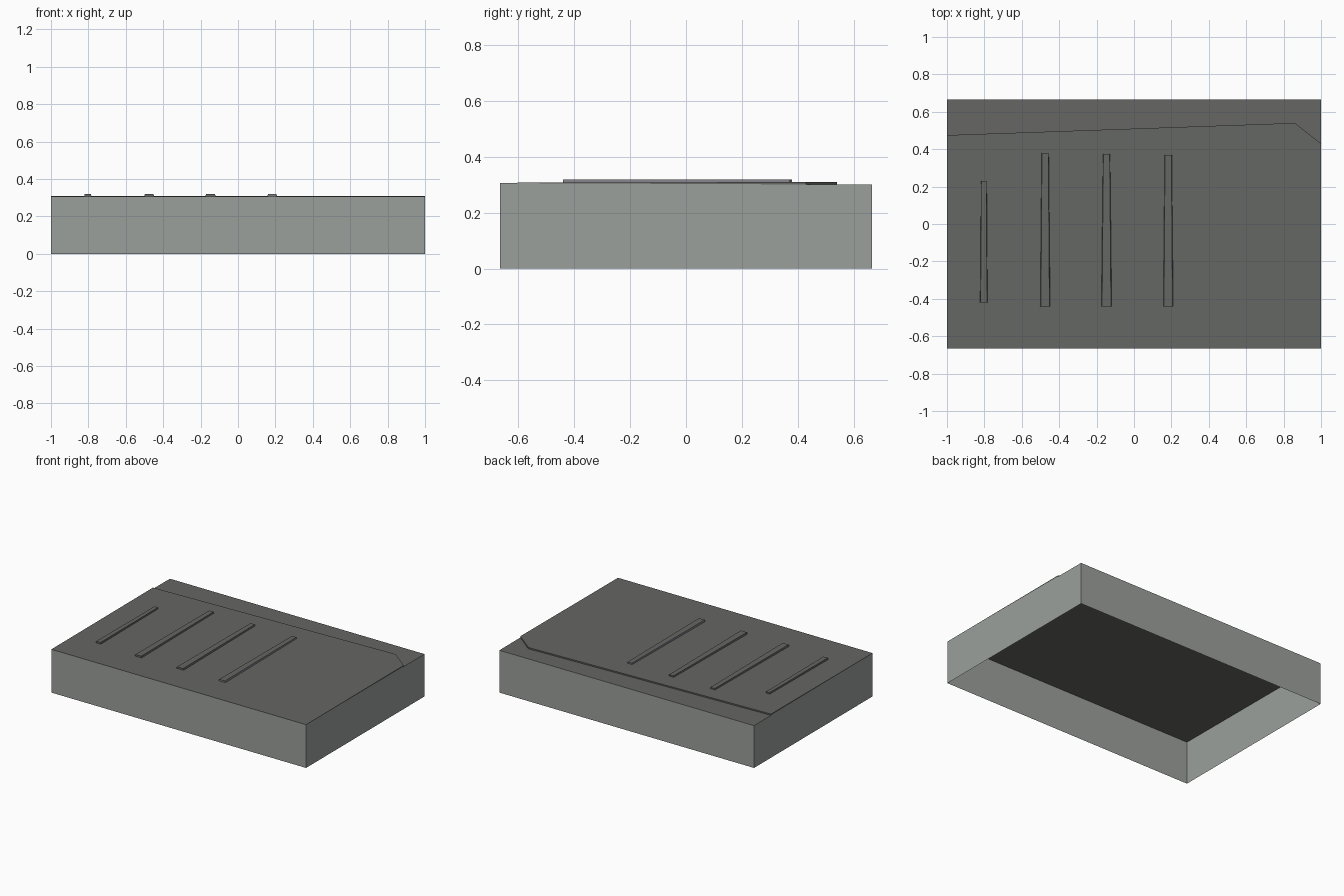
import bpy
import bmesh

cube = bpy.data.objects.get("Cube")
if cube:
    bpy.data.objects.remove(cube, do_unlink=True)

HALF_X, HALF_Y = 1.0, 0.665
FRONT_Z, BACK_Z = 0.306, 0.300


def material(name, rgb):
    mat = bpy.data.materials.new(name)
    mat.use_nodes = True
    colour = (*rgb, 1.0)
    mat.diffuse_color = colour
    mat.node_tree.nodes["Principled BSDF"].inputs["Base Color"].default_value = colour
    return mat


wall_grey = material("wall grey", (0.33, 0.35, 0.335))
roof_grey = material("roof dark grey", (0.131, 0.136, 0.125))
ridge_grey = material("ridge violet grey", (0.21, 0.20, 0.23))


def roof_z(y):
    """Height of the gently sloping roof."""
    return FRONT_Z + (BACK_Z - FRONT_Z) * (y + HALF_Y) / (2 * HALF_Y)


def loft(name, lower, upper, mats, cap_index=0):
    """Walls between two matching loops, closed by a cap and open underneath."""
    bm = bmesh.new()
    low = [bm.verts.new(p) for p in lower]
    top = [bm.verts.new(p) for p in upper]
    n = len(low)
    for i in range(n):
        j = (i + 1) % n
        bm.faces.new((low[i], low[j], top[j], top[i]))
    bm.faces.new(top).material_index = cap_index
    mesh = bpy.data.meshes.new(name)
    bm.to_mesh(mesh)
    bm.free()
    for mat in mats:
        mesh.materials.append(mat)
    obj = bpy.data.objects.new(name, mesh)
    bpy.context.collection.objects.link(obj)
    return obj


# Main block: thin walls and roof, hollow from below
corners = [(-HALF_X, -HALF_Y), (HALF_X, -HALF_Y), (HALF_X, HALF_Y), (-HALF_X, HALF_Y)]
loft("building_shell",
     [(x, y, 0) for x, y in corners],
     [(x, y, roof_z(y)) for x, y in corners],
     [wall_grey, roof_grey], cap_index=1)

# Raised roof panel with one clipped rear corner
outline = [(-HALF_X, -HALF_Y), (HALF_X, -HALF_Y), (HALF_X, 0.43), (0.86, 0.54), (-HALF_X, 0.475)]


def panel_z(y):
    return 0.307 + 0.0025 * (y + HALF_Y)


loft("roof_panel",
     [(x, y, roof_z(y)) for x, y in outline],
     [(x, y, panel_z(y)) for x, y in outline],
     [roof_grey])


# Long roof ridges, slightly narrower towards the back
def ridge(name, x, front, back, half_front, half_back, side):
    base = [(x - half_front, front), (x + half_front, front),
            (x + half_back, back), (x - half_back, back)]
    inset = 0.85
    loft(name,
         [(px, py, 0.305) for px, py in base],
         [(x + (px - x) * inset, py, 0.319) for px, py in base],
         [side, roof_grey], cap_index=1)


ridge("roof_ridge_1", -0.803, -0.42, 0.23, 0.020, 0.016, roof_grey)
ridge("roof_ridge_2", -0.475, -0.44, 0.38, 0.027, 0.020, roof_grey)
ridge("roof_ridge_3", -0.147, -0.44, 0.375, 0.028, 0.020, roof_grey)
ridge("roof_ridge_4", 0.183, -0.44, 0.37, 0.027, 0.020, ridge_grey)
